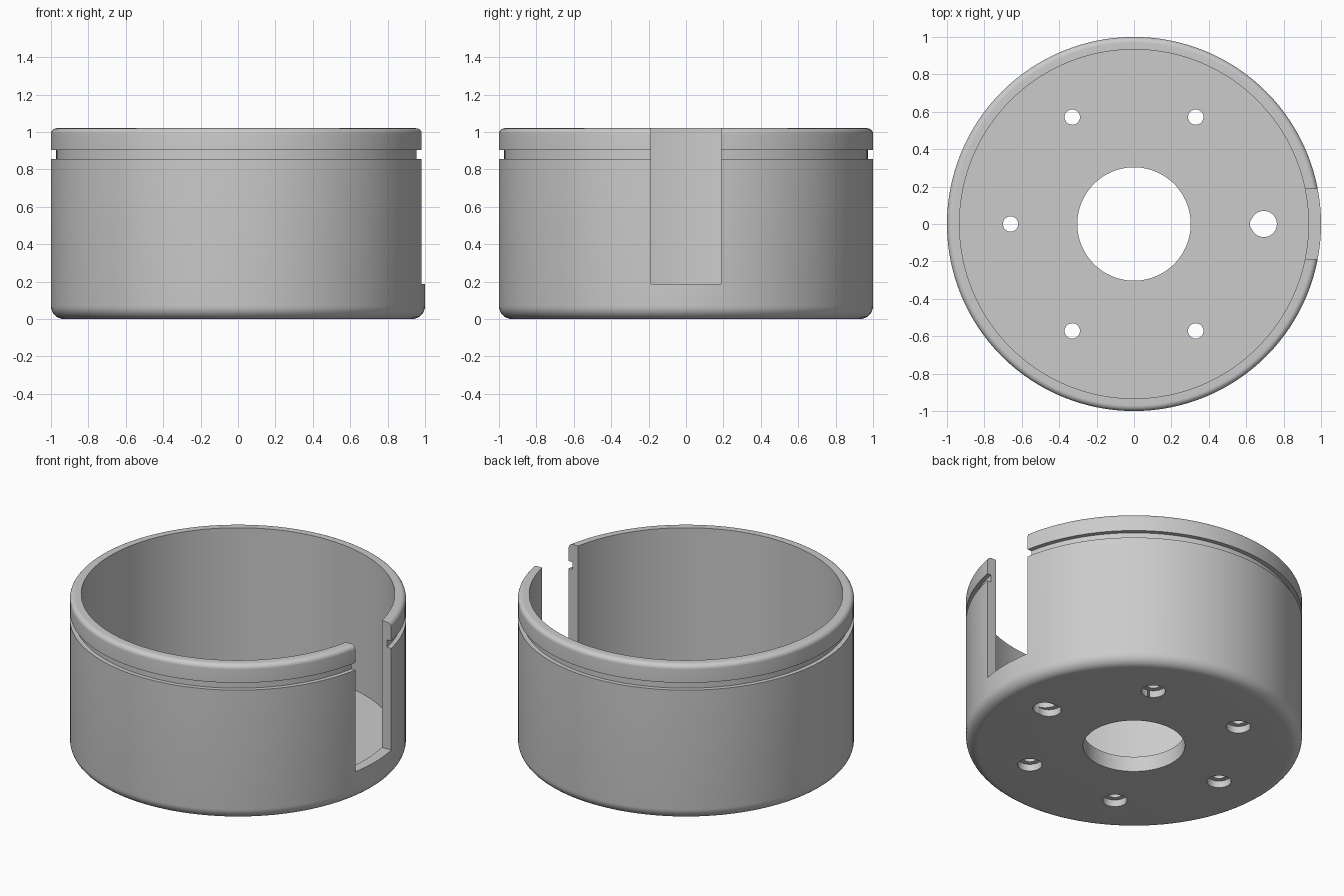
import bpy, bmesh, math
from mathutils import Matrix, Vector

cube = bpy.data.objects.get("Cube")
if cube:
    bpy.data.objects.remove(cube, do_unlink=True)

SEGMENTS = 128
HEIGHT, FLOOR = 1.02, 0.1
OUTER, INNER, BORE = 1.0, 0.933, 0.303
BOTTOM_ROUND, TOP_ROUND = 0.07, 0.03
BOLT_CIRCLE = 0.66

# Single grey material
grey = bpy.data.materials.new("plain grey")
grey.use_nodes = True
colour = (0.6, 0.6, 0.6, 1)
grey.diffuse_color = colour
grey.node_tree.nodes["Principled BSDF"].inputs["Base Color"].default_value = colour


def make_object(name, bm):
    bmesh.ops.recalc_face_normals(bm, faces=bm.faces)
    mesh = bpy.data.meshes.new(name)
    bm.to_mesh(mesh)
    bm.free()
    mesh.materials.append(grey)
    obj = bpy.data.objects.new(name, mesh)
    bpy.context.collection.objects.link(obj)
    return obj


def fillet(radius, z, size, start, steps=8):
    """Quarter arc of profile points, turning upward from the start angle."""
    angles = [start + math.pi / 2 * i / steps for i in range(steps + 1)]
    return [(radius + size * math.cos(a), z + size * math.sin(a)) for a in angles]


def lathe(name, profile):
    """Revolve a closed profile of (radius, z) points about z."""
    bm = bmesh.new()
    rings = []
    for i in range(SEGMENTS):
        a = 2 * math.pi * i / SEGMENTS
        rings.append([bm.verts.new((r * math.cos(a), r * math.sin(a), z))
                      for r, z in profile])
    count = len(profile)
    for i, ring in enumerate(rings):
        after = rings[(i + 1) % SEGMENTS]
        for j in range(count):
            k = (j + 1) % count
            bm.faces.new((ring[j], after[j], after[k], ring[k]))
    return make_object(name, bm)


def cylinder_cutter(name, x, y, radius, low, high):
    bm = bmesh.new()
    bmesh.ops.create_cone(bm, cap_ends=True, segments=32, radius1=radius,
                          radius2=radius, depth=high - low,
                          matrix=Matrix.Translation((x, y, (low + high) / 2)))
    return make_object(name, bm)


def box_cutter(name, low, high):
    low, high = Vector(low), Vector(high)
    bm = bmesh.new()
    bmesh.ops.create_cube(bm, size=1, matrix=Matrix.Translation((low + high) / 2)
                          @ Matrix.Diagonal((*(high - low), 1)))
    return make_object(name, bm)


def cut(obj, cutter):
    cutter.hide_render = True
    bpy.context.view_layer.objects.active = obj
    mod = obj.modifiers.new("cut", "BOOLEAN")
    mod.operation = "DIFFERENCE"
    mod.solver = "EXACT"
    mod.object = cutter
    bpy.ops.object.modifier_apply(modifier=mod.name)
    bpy.data.objects.remove(cutter, do_unlink=True)


# Round cup: pierced floor, rounded base, grooved wall and rounded rim
profile = [(BORE, FLOOR), (BORE, 0)]
profile += fillet(OUTER - BOTTOM_ROUND, BOTTOM_ROUND, BOTTOM_ROUND, -math.pi / 2)
profile += [(OUTER, 0.855), (0.972, 0.855), (0.972, 0.903), (OUTER, 0.903)]
profile += fillet(OUTER - TOP_ROUND, HEIGHT - TOP_ROUND, TOP_ROUND, 0)
profile += [(INNER, HEIGHT), (INNER, FLOOR)]
cup = lathe("round_housing", profile)

# Slot through the wall on the left side
cut(cup, box_cutter("slot_cutter", (0.7, -0.186, 0.187), (1.2, 0.186, 1.2)))

# Ring of screw holes, each recessed from below
for i in range(6):
    a = math.pi / 3 * i
    x, y = BOLT_CIRCLE * math.cos(a), BOLT_CIRCLE * math.sin(a)
    cut(cup, cylinder_cutter("screw_hole_cutter", x, y, 0.041, -0.1, 0.15))
    cut(cup, cylinder_cutter("screw_recess_cutter", x, y, 0.072, -0.1, 0.045))

# Wider cable hole beside the slot
cut(cup, cylinder_cutter("cable_hole_cutter", 0.694, 0, 0.07, -0.12, 0.17))

# Smooth curved faces, keep edges sharp
bpy.ops.object.select_all(action="DESELECT")
cup.select_set(True)
bpy.context.view_layer.objects.active = cup
bpy.ops.object.shade_smooth_by_angle(angle=math.radians(30))
